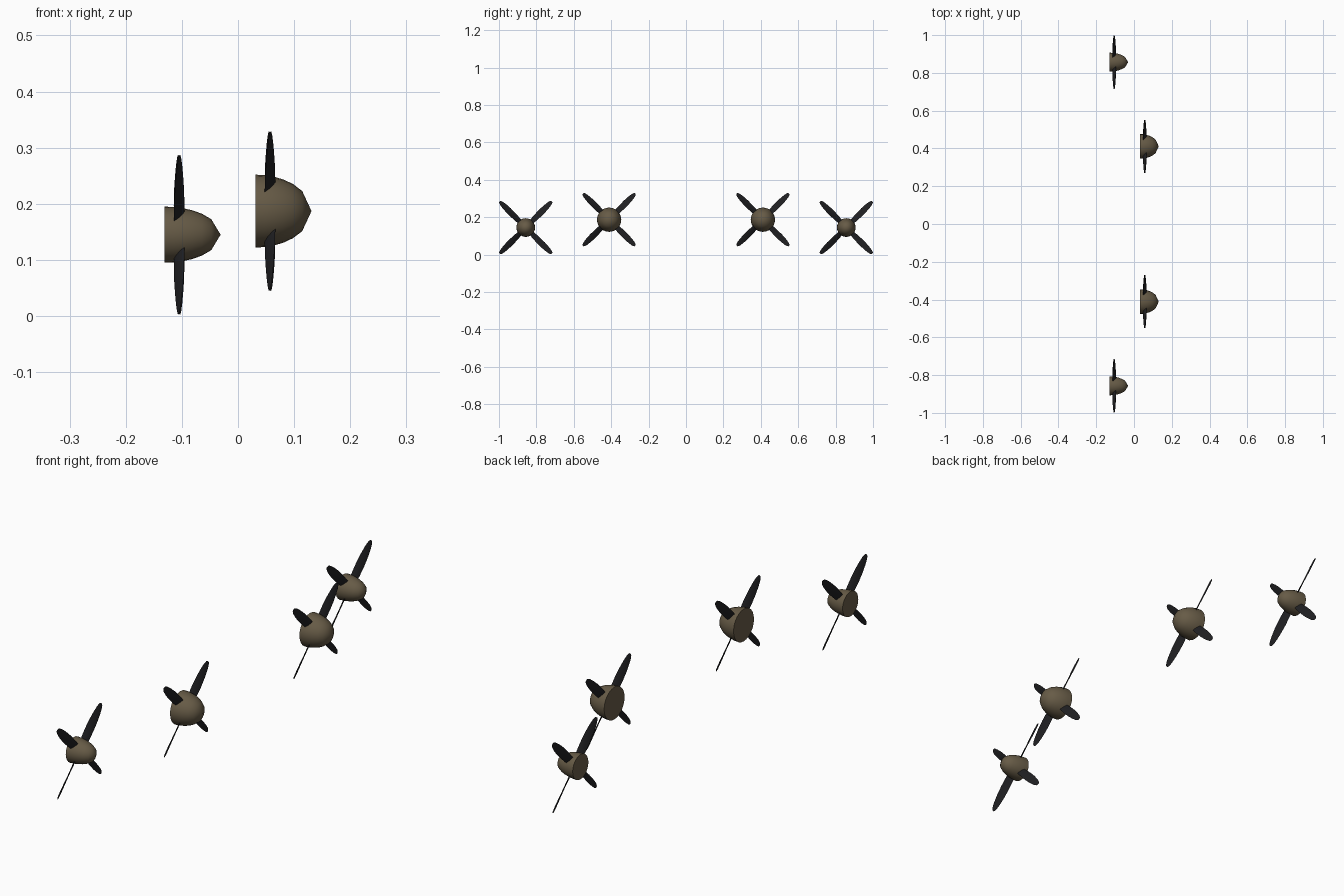
import bpy, bmesh, math
from mathutils import Vector

if "Cube" in bpy.data.objects:
    bpy.data.objects.remove(bpy.data.objects["Cube"])


def material(name, rgb):
    m = bpy.data.materials.new(name)
    m.diffuse_color = (*rgb, 1)
    m.use_nodes = True
    m.node_tree.nodes["Principled BSDF"].inputs["Base Color"].default_value = m.diffuse_color
    return m


BROWN = material("spinner_brown", (0.135, 0.105, 0.062))
BLACK = material("blade_black", (0.014, 0.014, 0.016))


def finish(bm, name, mat, loc, angle):
    bmesh.ops.recalc_face_normals(bm, faces=bm.faces)
    me = bpy.data.meshes.new(name)
    bm.to_mesh(me)
    bm.free()
    me.materials.append(mat)
    ob = bpy.data.objects.new(name, me)
    ob.location = loc
    bpy.context.collection.objects.link(ob)
    bpy.ops.object.select_all(action='DESELECT')
    ob.select_set(True)
    bpy.context.view_layer.objects.active = ob
    bpy.ops.object.shade_smooth_by_angle(angle=math.radians(angle))


def loft(bm, rings):
    rows = [[bm.verts.new(p) for p in ring] for ring in rings]
    n = len(rows[0])
    for a, b in zip(rows, rows[1:]):
        for i in range(n):
            j = (i + 1) % n
            bm.faces.new((a[i], a[j], b[j], b[i]))
    bm.faces.new(rows[0])
    return rows[-1]


# Spinner: half-ellipsoid pointing along +x with a flat back
def spinner(name, loc, radius, length=0.1, sides=24, steps=6):
    bm = bmesh.new()
    rings = []
    for s in range(steps):
        t = s / steps
        r = radius * math.sqrt(1 - t * t)
        rings.append([(length * t, r * math.cos(2 * math.pi * i / sides),
                       r * math.sin(2 * math.pi * i / sides)) for i in range(sides)])
    last = loft(bm, rings)
    tip = bm.verts.new((length, 0, 0))
    for i in range(sides):
        bm.faces.new((last[i], last[(i + 1) % sides], tip))
    finish(bm, name, BROWN, loc, 40)


# Blade stations: radius, chord, thickness, pitch in degrees
STATIONS = [(0.030, 0.030, 0.006, 38), (0.060, 0.034, 0.005, 34),
            (0.095, 0.037, 0.004, 29), (0.130, 0.036, 0.003, 24),
            (0.160, 0.031, 0.0025, 21), (0.182, 0.024, 0.002, 18),
            (0.193, 0.016, 0.0015, 16), (0.197, 0.008, 0.001, 15)]
SECTION = [(-0.5, 0), (-0.25, 0.4), (0.1, 0.5), (0.5, 0), (0.1, -0.5), (-0.25, -0.4)]


# Four twisted blades set in an X around the spinner
def blades(name, loc):
    bm = bmesh.new()
    ax = Vector((1, 0, 0))
    for k in range(4):
        a = math.radians(45 + 90 * k)
        radial = Vector((0, math.cos(a), math.sin(a)))
        tangent = ax.cross(radial)
        rings = []
        for r, chord, thick, pitch in STATIONS:
            p = math.radians(pitch)
            normal = ax * math.cos(p) + tangent * math.sin(p)
            along = tangent * math.cos(p) - ax * math.sin(p)
            rings.append([radial * r + along * (u * chord) + normal * (v * thick)
                          for u, v in SECTION])
        bm.faces.new(loft(bm, rings))
    finish(bm, name, BLACK, loc, 40)


# Two propellers on each side, inner pair further forward and higher
for side, sy in (("right", -1), ("left", 1)):
    for pos, x, y, z, rad in (("inner", 0.031, 0.411, 0.187, 0.065),
                              ("outer", -0.131, 0.857, 0.145, 0.05)):
        spinner(f"{pos}_{side}_spinner", (x, sy * y, z), rad)
        blades(f"{pos}_{side}_blades", (x + 0.026, sy * y, z))
